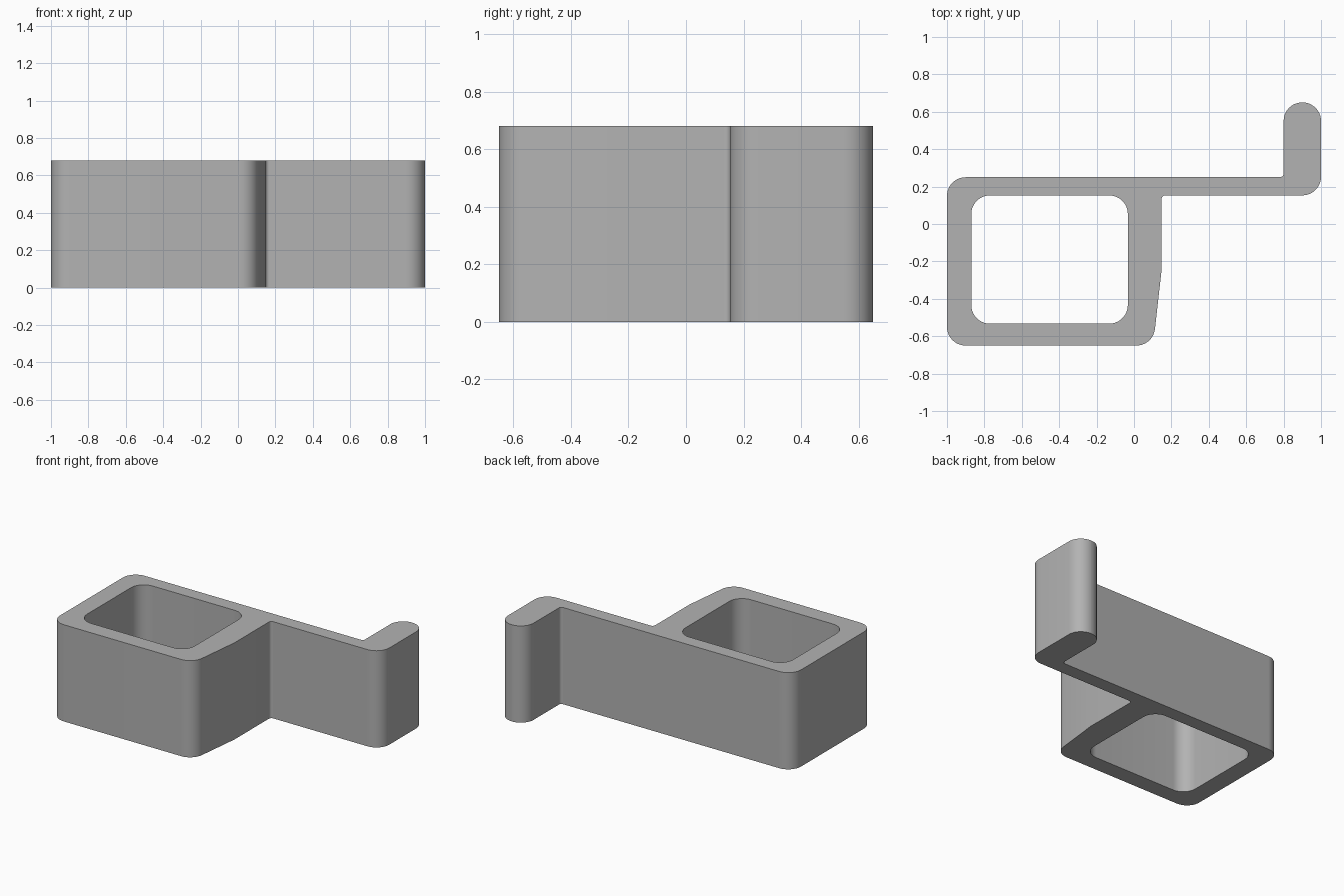
import bpy, bmesh, math
from mathutils import Vector

HEIGHT = 0.68

cube = bpy.data.objects.get("Cube")
if cube:
    bpy.data.objects.remove(cube, do_unlink=True)


def rounded_loop(corners, steps=10):
    """Replace each (x, y, radius) corner by a tangent arc."""
    points = []
    for i, (x, y, radius) in enumerate(corners):
        corner = Vector((x, y))
        if radius == 0:
            points.append(corner)
            continue
        before = (Vector(corners[i - 1][:2]) - corner).normalized()
        after = (Vector(corners[(i + 1) % len(corners)][:2]) - corner).normalized()
        half = before.angle(after) / 2
        centre = corner + (before + after).normalized() * radius / math.sin(half)
        start = corner + before * radius / math.tan(half) - centre
        end = corner + after * radius / math.tan(half) - centre
        sweep = math.atan2(start.x * end.y - start.y * end.x, start.dot(end))
        for k in range(steps + 1):
            a = sweep * k / steps
            c, s = math.cos(a), math.sin(a)
            points.append(centre + Vector((start.x * c - start.y * s,
                                           start.x * s + start.y * c)))
    return points


# Outer outline: box, tapered side wall, arm and upturned hook
outline = rounded_loop([
    (-1, -0.65, 0.1), (0.102, -0.65, 0.1), (0.147, -0.25, 0),
    (0.147, 0.153, 0.02), (1, 0.153, 0.1), (1, 0.65, 0.099),
    (0.8, 0.65, 0.099), (0.8, 0.25, 0.02), (-1, 0.25, 0.1),
])
# Through opening of the box
opening = rounded_loop([
    (-0.87, -0.533, 0.1), (-0.033, -0.533, 0.1),
    (-0.033, 0.153, 0.1), (-0.87, 0.153, 0.1),
])

# Fill between the two loops and extrude upward
bm = bmesh.new()
edges = []
for loop in (outline, opening):
    verts = [bm.verts.new((p.x, p.y, 0)) for p in loop]
    edges += [bm.edges.new((v, verts[i - 1])) for i, v in enumerate(verts)]
bmesh.ops.triangle_fill(bm, edges=edges, use_beauty=True, normal=(0, 0, 1))
extruded = bmesh.ops.extrude_face_region(bm, geom=bm.faces[:], use_keep_orig=True)
top = [g for g in extruded["geom"] if isinstance(g, bmesh.types.BMVert)]
bmesh.ops.translate(bm, verts=top, vec=(0, 0, HEIGHT))
bmesh.ops.recalc_face_normals(bm, faces=bm.faces[:])
mesh = bpy.data.meshes.new("hook_bracket")
bm.to_mesh(mesh)
bm.free()

bracket = bpy.data.objects.new("hook_bracket", mesh)
bpy.context.collection.objects.link(bracket)

# Plain grey
grey = bpy.data.materials.new("grey")
grey.use_nodes = True
colour = (0.45, 0.45, 0.45, 1)
grey.diffuse_color = colour
grey.node_tree.nodes["Principled BSDF"].inputs["Base Color"].default_value = colour
mesh.materials.append(grey)

# Smooth rounded corners, keep the rims sharp
bpy.ops.object.select_all(action='DESELECT')
bracket.select_set(True)
bpy.context.view_layer.objects.active = bracket
bpy.ops.object.shade_smooth_by_angle(angle=math.radians(30))
